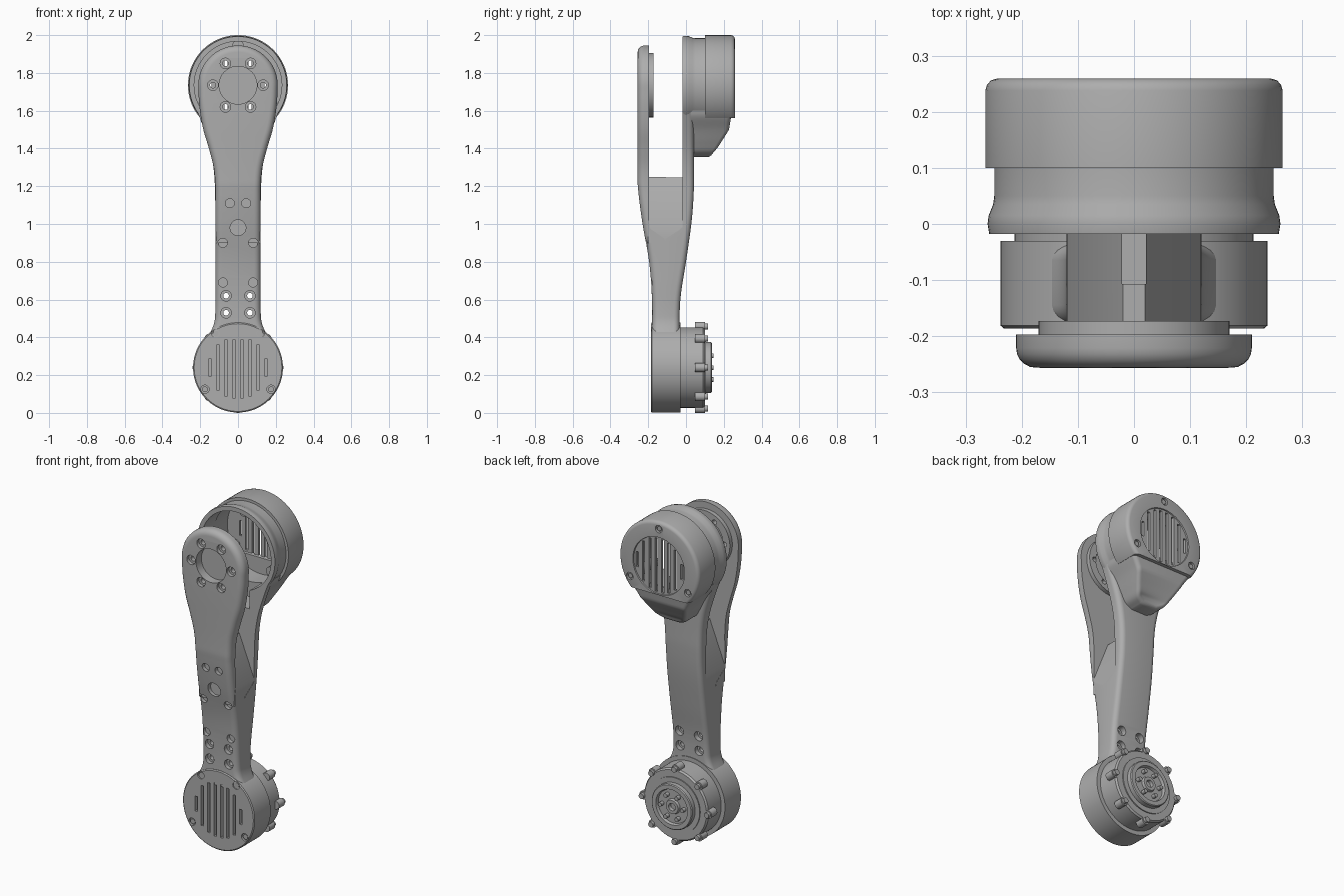
import bpy, bmesh
from math import sin, cos, pi, radians
from mathutils import Matrix, Vector

if "Cube" in bpy.data.objects:
    bpy.data.objects.remove(bpy.data.objects["Cube"])

grey = bpy.data.materials.new("plain_grey")
grey.use_nodes = True
grey.diffuse_color = (0.42, 0.42, 0.42, 1)
grey.node_tree.nodes["Principled BSDF"].inputs["Base Color"].default_value = grey.diffuse_color

TOP, LOW = 1.735, 0.24          # heights of the two joint axes


# ---------- helpers ----------
def finish(name, bm):
    bmesh.ops.remove_doubles(bm, verts=bm.verts, dist=1e-5)
    bmesh.ops.recalc_face_normals(bm, faces=bm.faces)
    mesh = bpy.data.meshes.new(name)
    bm.to_mesh(mesh)
    bm.free()
    mesh.materials.append(grey)
    obj = bpy.data.objects.new(name, mesh)
    bpy.context.collection.objects.link(obj)
    return obj


def lathe(name, profile, z):
    """Turn a (y, radius) profile about the y axis at height z."""
    bm = bmesh.new()
    vs = [bm.verts.new((r, y, z)) for y, r in profile]
    es = [bm.edges.new(p) for p in zip(vs, vs[1:])]
    bmesh.ops.spin(bm, geom=vs + es, cent=(0, 0, z), axis=(0, 1, 0), angle=2 * pi, steps=80)
    return finish(name, bm)


def solids(name, rods=(), boxes=()):
    """rods: (x, z, radius, y0, y1); boxes: (x0, x1, y0, y1, z0, z1)."""
    bm = bmesh.new()
    for x, z, r, a, b in rods:
        m = Matrix.Translation((x, (a + b) / 2, z)) @ Matrix.Rotation(pi / 2, 4, 'X')
        bmesh.ops.create_cone(bm, cap_ends=True, segments=64 if r > 0.05 else 20,
                              radius1=r, radius2=r, depth=b - a, matrix=m)
    for x0, x1, y0, y1, z0, z1 in boxes:
        m = Matrix.Translation(((x0 + x1) / 2, (y0 + y1) / 2, (z0 + z1) / 2))
        bmesh.ops.create_cube(bm, size=1, matrix=m @ Matrix.Diagonal((x1 - x0, y1 - y0, z1 - z0, 1)))
    return finish(name, bm)


def cut(objs, rods=(), boxes=()):
    tool = solids("cutter", rods, boxes)
    tool.hide_render = True
    for obj in objs:
        mod = obj.modifiers.new("cut", 'BOOLEAN')
        mod.operation, mod.solver, mod.object = 'DIFFERENCE', 'EXACT', tool
        bpy.context.view_layer.objects.active = obj
        bpy.ops.object.modifier_apply(modifier=mod.name)
    bpy.data.objects.remove(tool)


def smooth_path(pts, n=6):
    p = [Vector(q) for q in pts]
    p = [2 * p[0] - p[1]] + p + [2 * p[-1] - p[-2]]
    out = []
    for a, b, c, d in zip(p, p[1:], p[2:], p[3:]):
        for k in range(n):
            t = k / n
            out.append(0.5 * (2 * b + (c - a) * t + (2 * a - 5 * b + 4 * c - d) * t * t
                              + (3 * b - a - 3 * c + d) * t ** 3))
    return out + [p[-2]]


def depth_at(path):
    """Return a function giving y for a height z along a (y, z) path."""
    def f(z):
        for a, b in zip(path, path[1:]):
            if z <= b[1]:
                t = max(0, (z - a[1]) / (b[1] - a[1]))
                return a[0] + (b[0] - a[0]) * t
        return path[-1][0]
    return f


def plate(name, half, inner, outer, side, r):
    """Symmetric plate from a half outline, with its outer rim rounded."""
    bm = bmesh.new()
    norms = []
    for i in range(len(half)):
        t = (half[min(i + 1, len(half) - 1)] - half[max(i - 1, 0)]).normalized()
        norms.append(Vector((-t.y, t.x)))
    rings = []
    for k in range(-1, 6):
        a = max(k, 0) / 5 * pi / 2
        right, left = [], []
        for p, n in zip(half, norms):
            q = p + n * r * (1 - cos(a))
            y = inner(p.y) if k < 0 else outer(p.y) - side * r * (1 - sin(a))
            right.append(bm.verts.new((q.x, y, q.y)))
            left.append(bm.verts.new((-q.x, y, q.y)))
        rings.append(right + left[::-1])
    n = len(rings[0])
    for a, b in zip(rings, rings[1:]):
        for i in range(n):
            j = (i + 1) % n
            bm.faces.new((a[i], a[j], b[j], b[i]))
    for ring in (rings[0], rings[-1]):
        for i in range(len(half) - 1):
            bm.faces.new((ring[i], ring[i + 1], ring[n - 2 - i], ring[n - 1 - i]))
    return finish(name, bm)


def arc(r, start):
    return [Vector((r * cos(radians(a)), TOP + r * sin(radians(a)))) for a in range(start, 89, 4)]


def around(count, radius, z, start=0):
    return [(radius * cos(radians(start) + 2 * pi * i / count),
             z + radius * sin(radians(start) + 2 * pi * i / count)) for i in range(count)]


def pairs(*spots):
    return [(s * x, z) for x, z in spots for s in (-1, 1)]


def grille(z, y0, y1):
    return [(s * x - 0.008, s * x + 0.008, y0, y1, z - h, z + h) for s in (-1, 1)
            for x, h in ((0.021, 0.16), (0.063, 0.15), (0.106, 0.12), (0.148, 0.045))]


# ---------- forked arm ----------
neck = [(0.16, 0.40), (0.128, 0.47), (0.12, 0.54), (0.12, 0.7), (0.12, 0.9), (0.12, 1.0), (0.12, 1.1)]
front_half = smooth_path(neck + [(0.12, 1.2), (0.129, 1.3), (0.154, 1.4), (0.186, 1.51), (0.205, 1.63),
                                 (0.21, TOP)]) + arc(0.21, 4)
back_half = smooth_path(neck + [(0.125, 1.25), (0.14, 1.36), (0.167, 1.46), (0.205, 1.57), (0.24, 1.66),
                                (0.25, TOP)]) + arc(0.25, 4)
front_y = depth_at(smooth_path([(-0.18, 0.4), (-0.18, 0.6), (-0.195, 0.8), (-0.23, 1.0), (-0.253, 1.18),
                                (-0.256, 1.3), (-0.256, 2.0)]))
back_y = depth_at(smooth_path([(-0.035, 0.4), (-0.03, 0.6), (0.0, 0.8), (0.028, 1.0), (0.04, 1.15),
                               (0.042, 1.3), (0.042, 2.0)]))
front_arm = plate("front_arm", front_half, depth_at([(-0.11, 0.4), (-0.11, 0.92), (-0.197, 0.98), (-0.197, 2)]),
                  front_y, -1, 0.035)
back_arm = plate("back_arm", back_half, depth_at([(-0.11, 0.4), (-0.11, 0.92), (-0.018, 0.98), (-0.018, 2)]),
                 back_y, 1, 0.03)

# peaked web between the two arms
bm = bmesh.new()
web = [(-0.119, 0.9), (0.119, 0.9), (0.119, 1.0), (0.02, 1.25), (-0.02, 1.25), (-0.119, 1.0)]
face = bm.faces.new([bm.verts.new((x, -0.2, z)) for x, z in web])
ext = bmesh.ops.extrude_face_region(bm, geom=[face])
bmesh.ops.translate(bm, vec=(0, 0.185, 0), verts=[v for v in ext["geom"] if isinstance(v, bmesh.types.BMVert)])
fork_web = finish("fork_web", bm)
cut([fork_web], boxes=[(-0.021, 0.021, -0.107, 0.1, 1.08, 1.4)])

# pivot disc inside the front arm, and its bolt holes
pivot_disc = lathe("pivot_disc", [(-0.2, 0), (-0.2, 0.17), (-0.173, 0.17), (-0.173, 0.125),
                                  (-0.18, 0.12), (-0.18, 0)], TOP)
bolt_ring = around(6, 0.133, TOP)
cut([front_arm], [(0, TOP, 0.1, -0.3, -0.205)] + [(x, z, 0.028, -0.3, -0.235) for x, z in bolt_ring])
cut([front_arm, pivot_disc], [(x, z, 0.015, -0.3, -0.1) for x, z in bolt_ring])

# screw holes on the neck
cut([front_arm], [(x, z, 0.024, -0.3, front_y(z) + 0.025)
                  for x, z in pairs((0.043, 1.11), (0.08, 0.9), (0.08, 0.69))] + [(0, 0.98, 0.042, -0.3, -0.18)])
through = pairs((0.063, 0.62), (0.063, 0.53))
cut([front_arm], [(x, z, 0.028, -0.3, -0.155) for x, z in through])
cut([back_arm], [(x, z, 0.028, -0.06, 0.1) for x, z in through])
cut([front_arm, back_arm], [(x, z, 0.015, -0.3, 0.1) for x, z in through])

# ---------- upper drum ----------
upper_ring = lathe("upper_ring", [(-0.018, 0.232), (-0.018, 0.258), (0.0, 0.261), (0.015, 0.259), (0.035, 0.251),
                                  (0.05, 0.249), (0.105, 0.249), (0.105, 0.232), (-0.018, 0.232)], TOP)
drum_cover = lathe("drum_cover", [(0.1, 0.235), (0.1, 0.265), (0.238, 0.265), (0.248, 0.262), (0.256, 0.255),
                                  (0.259, 0.245), (0.259, 0.172), (0.252, 0.17), (0.252, 0), (0.235, 0),
                                  (0.235, 0.235), (0.1, 0.235)], TOP)
tail_half = smooth_path([(0.05, 1.355), (0.095, 1.38), (0.125, 1.43), (0.16, 1.5), (0.2, 1.565), (0.212, 1.6)])
tail_y = depth_at([(0.135, 1.35), (0.165, 1.39), (0.228, 1.49), (0.24, 1.56), (0.24, 1.7)])
drum_tail = plate("drum_tail", tail_half, lambda z: 0.0, tail_y, 1, 0.025)

cut([drum_cover], boxes=[(-0.4, 0.4, 0.0, 0.4, 1.2, 1.56)])
cut([back_arm, drum_tail], [(0, TOP, 0.232, -0.15, 0.222)])
cut([back_arm, drum_tail, upper_ring], boxes=[(-0.09, 0.09, -0.05, 0.11, 1.41, 1.6)])
cut([drum_cover], boxes=grille(TOP, 0.2, 0.3))
cover_screws = around(3, 0.222, TOP, 90)
cut([drum_cover], [(x, z, 0.022, 0.245, 0.3) for x, z in cover_screws])
solids("cover_screws", [(x, z, 0.014, 0.24, 0.253) for x, z in cover_screws])
solids("cover_bosses", [(x * 0.94, TOP + (z - TOP) * 0.94, 0.03, 0.05, 0.24) for x, z in cover_screws])

# ---------- lower housing ----------
housing = lathe("lower_housing", [(-0.186, 0), (-0.186, 0.232), (-0.181, 0.238), (-0.03, 0.238), (-0.03, 0.213),
                                  (0.09, 0.213), (0.1, 0.205), (0.1, 0)], LOW)
face_screws = pairs((0.175, 0.125), (0.117, 0.42))
cut([housing], [(x, z, 0.022, -0.3, -0.172) for x, z in face_screws], grille(LOW, -0.3, -0.13))
solids("face_screws", [(x, z, 0.015, -0.18, -0.165) for x, z in face_screws])

# lugs and bolts round the rear rim
rim = around(8, 0.217, LOW)
solids("rim_lugs", [(x, z, 0.024, 0.047, 0.1) for x, z in rim])
solids("rim_bolts", [(x, z, 0.016, 0.09, 0.117) for x, z in rim])

# output hub with a recessed face
lathe("output_hub", [(0.09, 0), (0.09, 0.165), (0.106, 0.165), (0.106, 0.135), (0.132, 0.135), (0.137, 0.13),
                     (0.137, 0.105), (0.12, 0.1), (0.12, 0.045), (0.134, 0.04), (0.134, 0.022), (0.115, 0.02),
                     (0.115, 0)], LOW)
solids("hub_pins", [(x, z, 0.012, 0.11, 0.145) for x, z in around(6, 0.073, LOW)])

# ---------- shading ----------
for obj in bpy.context.scene.objects:
    if obj.type == 'MESH':
        bpy.ops.object.select_all(action='DESELECT')
        obj.select_set(True)
        bpy.context.view_layer.objects.active = obj
        bpy.ops.object.shade_smooth_by_angle(angle=radians(35))
